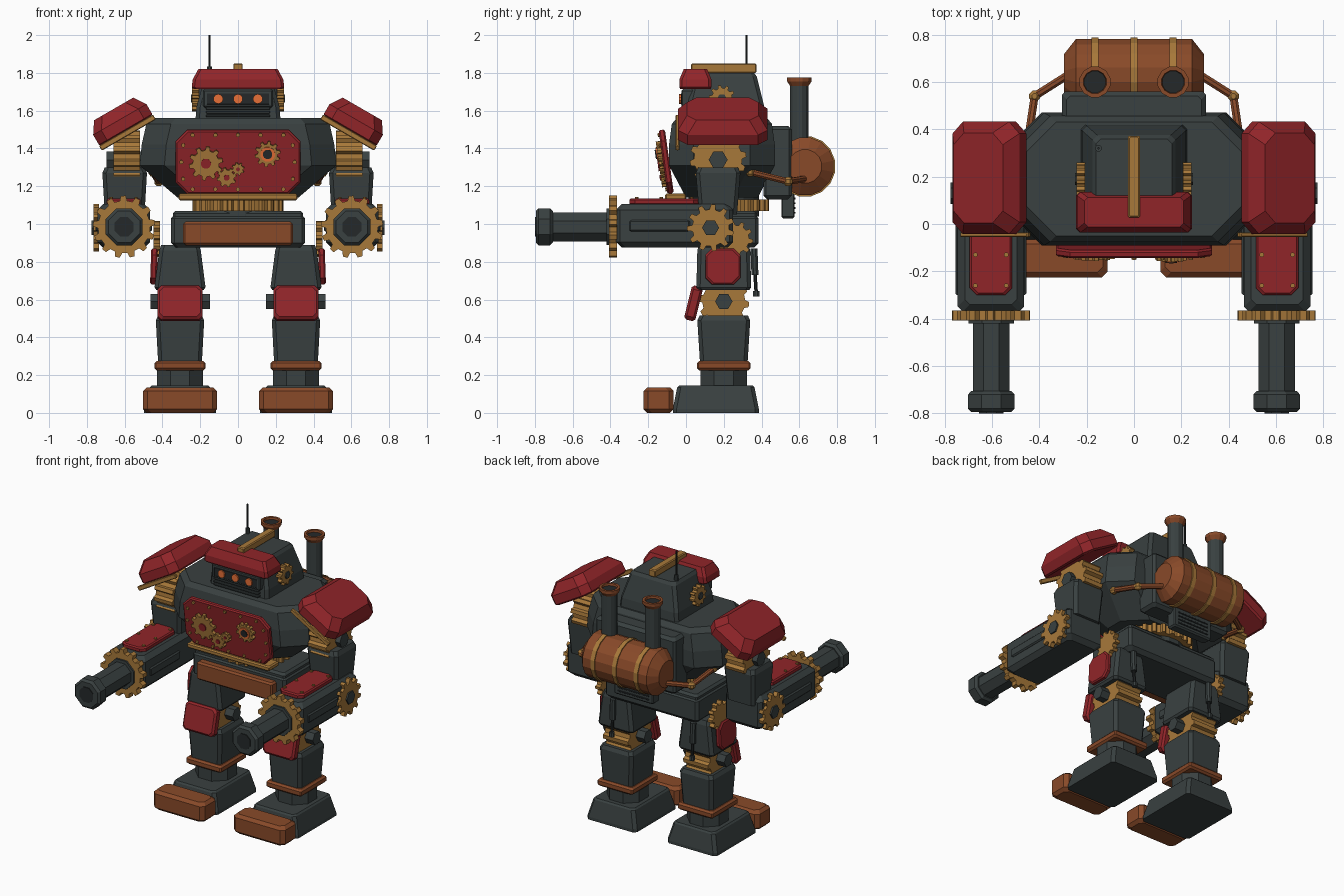
import bpy, bmesh
from math import pi, cos, sin, radians
from mathutils import Matrix, Vector, Euler

if "Cube" in bpy.data.objects:
    bpy.data.objects.remove(bpy.data.objects["Cube"])


def paint(name, r, g, b):
    m = bpy.data.materials.new(name)
    m.use_nodes = True
    m.diffuse_color = (r, g, b, 1)
    m.node_tree.nodes["Principled BSDF"].inputs["Base Color"].default_value = (r, g, b, 1)
    return m


IRON = paint("slate iron", .041, .052, .052)
DARK = paint("dark iron", .018, .022, .023)
RED = paint("deep red", .28, .018, .022)
BRASS = paint("brass", .39, .19, .042)
COPPER = paint("copper", .25, .068, .022)
GLOW = paint("orange glow", .85, .17, .04)


def at(x, y, z, rx=0, ry=0, rz=0):
    turn = Euler((radians(rx), radians(ry), radians(rz))).to_matrix().to_4x4()
    return Matrix.Translation((x, y, z)) @ turn


def skin(name, mat, rings, m):
    """Join equal rings of points into a closed solid."""
    bm = bmesh.new()
    loops = [[bm.verts.new(p) for p in ring] for ring in rings]
    n = len(loops[0])
    for a, b in zip(loops, loops[1:]):
        for i in range(n):
            j = (i + 1) % n
            bm.faces.new((a[i], a[j], b[j], b[i]))
    bm.faces.new(loops[0][::-1])
    bm.faces.new(loops[-1])
    bmesh.ops.recalc_face_normals(bm, faces=bm.faces)
    me = bpy.data.meshes.new(name)
    bm.to_mesh(me)
    bm.free()
    me.materials.append(mat)
    ob = bpy.data.objects.new(name, me)
    bpy.context.collection.objects.link(ob)
    ob.matrix_world = m
    return ob


def loft(name, mat, sections, m, cut=.02):
    """Sections are (z, half width, half depth), with cut corners."""
    rings = []
    for z, w, d in sections:
        a, b = w - cut, d - cut
        rings.append([(w, -b, z), (w, b, z), (a, d, z), (-a, d, z),
                      (-w, b, z), (-w, -b, z), (-a, -d, z), (a, -d, z)])
    return skin(name, mat, rings, m)


def block(name, mat, m, w, d, h, edge=.01, cut=None):
    w, d, h = w / 2, d / 2, h / 2
    return loft(name, mat, [(-h, w - edge, d - edge), (-h + edge, w, d),
                            (h - edge, w, d), (h, w - edge, d - edge)], m, cut or edge * .7)


def lathe(name, mat, profile, m, sides=8):
    """Profile is (z, radius)."""
    turns = [2 * pi * (i + .5) / sides for i in range(sides)]
    return skin(name, mat, [[(r * cos(t), r * sin(t), z) for t in turns] for z, r in profile], m)


def drum(name, mat, m, r, h, sides=8):
    return lathe(name, mat, [(-h / 2, r), (h / 2, r)], m, sides)


def gear(name, mat, m, r, h, teeth=12, root=.82):
    pts = [((i + f) * 2 * pi / teeth, r * k) for i in range(teeth)
           for f, k in ((0, root), (.14, 1), (.46, 1), (.6, root))]
    return skin(name, mat, [[(q * cos(t), q * sin(t), z) for t, q in pts] for z in (-h / 2, h / 2)], m)


def rod(name, mat, a, b, r, sides=8):
    a, b = Vector(a), Vector(b)
    turn = (b - a).to_track_quat('Z', 'Y').to_matrix().to_4x4()
    return drum(name, mat, Matrix.Translation((a + b) / 2) @ turn, r, (b - a).length, sides)


# Torso
loft("torso", IRON, [(1.14, .32, .19), (1.31, .52, .28), (1.42, .51, .28), (1.53, .485, .265),
                     (1.56, .46, .24)], at(0, .19, 0), .13)
block("chest_trim", BRASS, at(0, -.055, 1.143), .63, .11, .035, .008)
gear("waist_gear", BRASS, at(0, .2, 1.1), .24, .06, 24, .92)
drum("waist_core", IRON, at(0, .2, 1.1), .19, .12, 16)

# Chest panel with its rivets and clockwork
panel = at(0, -.105, 1.33, 98)
block("chest_panel", RED, panel, .66, .34, .034, .008, .06)
rivets = [(x, y) for x in (-.24, -.12, 0, .12, .24) for y in (-.145, .145)]
for i, (x, y) in enumerate(rivets + [(-.3, 0), (.3, 0), (-.29, .09), (.29, .09), (-.29, -.09), (.29, -.09)]):
    drum(f"chest_rivet_{i}", BRASS, panel @ at(x, y, .018), .011, .014)
for i, (x, y, r, teeth) in enumerate([(-.17, -.005, .09, 10), (-.06, -.08, .052, 8),
                                      (.0, -.035, .034, 8), (.157, .045, .068, 10)]):
    gear(f"chest_gear_{i}", BRASS, panel @ at(x, y, .028), r, .024, teeth, .78)
    drum(f"chest_gear_hub_{i}", RED if i < 3 else GLOW, panel @ at(x, y, .04), r * (.3 if i < 3 else .58), .012, 12)
drum("chest_lens", DARK, panel @ at(.157, .045, .046), .025, .012, 12)

# Head
loft("head", IRON, [(1.55, .225, .21), (1.62, .22, .205), (1.78, .175, .165), (1.8, .16, .15)], at(0, .21, 0))
block("visor", IRON, at(0, .04, 1.665), .37, .13, .1)
block("visor_slot", DARK, at(0, -.023, 1.662), .33, .008, .062, .003)
for i in range(3):
    drum(f"eye_{i}", GLOW, at((i - 1) * .105, -.03, 1.662, 90), .026, .012, 10)
    block(f"jaw_bar_{i}", IRON, at(0, .01, 1.572 + i * .02), .34, .07, .013, .003)
loft("brow", RED, [(1.715, .235, .08), (1.725, .245, .085), (1.765, .24, .085), (1.82, .21, .062)],
     at(0, .05, 0), .015)
block("head_crest", BRASS, at(0, .2, 1.825), .05, .345, .05, .006)
drum("antenna", DARK, at(-.15, .32, 1.89), .006, .22, 6)
drum("antenna_base", IRON, at(-.15, .32, 1.81), .014, .05)

# Boiler pack
block("back_pack", IRON, at(0, .485, 1.325), .61, .15, .39, .02)
block("back_vent", IRON, at(0, .54, 1.12), .3, .07, .18)
for i in range(4):
    block(f"vent_slat_{i}", DARK, at(0, .577, 1.06 + i * .025), .24, .006, .01, .002)
lathe("boiler", COPPER, [(-.295, .09), (-.245, .155), (.245, .155), (.295, .09)], at(0, .63, 1.305, 0, 90), 16)
for i in (-1, 0, 1):
    drum(f"boiler_band_{i + 1}", BRASS, at(i * .165, .63, 1.305, 0, 90), .162, .03, 16)

# Pelvis
block("pelvis", IRON, at(0, .195, .965), .71, .38, .18, .025)
block("pelvis_top", IRON, at(0, .195, 1.045), .69, .36, .05, .015)
block("pelvis_panel", COPPER, at(0, -.01, .95), .58, .07, .125, .012)

for s, side in ((1, "left"), (-1, "right")):
    def n(part):
        return f"{side}_{part}"

    # Head side gear
    gear(n("ear_gear"), BRASS, at(s * .225, .19, 1.665, 0, 90), .07, .035, 10, .78)
    drum(n("ear_bolt"), IRON, at(s * .235, .19, 1.665, 0, 90), .025, .03, 6)

    # Smoke stack and steam pipe
    drum(n("stack"), IRON, at(s * .165, .6, 1.58), .05, .34, 12)
    lathe(n("stack_rim"), COPPER, [(1.73, .05), (1.755, .067), (1.775, .067), (1.775, .05), (1.75, .045)],
          at(s * .165, .6, 0), 12)
    drum(n("stack_mouth"), DARK, at(s * .165, .6, 1.757), .049, .008, 12)
    path = [(s * .45, .34, 1.275), (s * .42, .54, 1.225), (s * .27, .635, 1.24)]
    for i in range(2):
        rod(n(f"pipe_{i}"), COPPER, path[i], path[i + 1], .018)
        lathe(n(f"pipe_joint_{i}"), BRASS, [(-.024, .012), (-.01, .025), (.01, .025), (.024, .012)], at(*path[i]))

    # Pauldron, sloping outward
    slope = at(s * .618, .195, 1.54, 0, s * 30)
    loft(n("pauldron"), RED, [(-.055, .15, .225), (-.045, .163, .237), (.015, .163, .237), (.08, .12, .19)],
         slope, .05)
    block(n("pauldron_trim"), BRASS, slope @ at(0, -.24, -.065), .33, .02, .03, .004)

    # Shoulder and upper arm
    gear(n("shoulder_gear"), BRASS, at(s * .59, .17, 1.345, 0, 90), .15, .14, 12, .85)
    drum(n("shoulder_axle"), IRON, at(s * .56, .17, 1.34, 0, 90), .05, .27, 6)
    loft(n("upper_arm"), IRON, [(1.05, .105, .1), (1.27, .118, .118), (1.3, .105, .105)], at(s * .6, .17, 0))

    # Forearm cannon
    block(n("forearm"), IRON, at(s * .605, -.06, .99), .28, .62, .23, .03)
    block(n("forearm_rail"), IRON, at(s * .605, -.14, .99), .3, .32, .06, .008)
    block(n("forearm_plate"), RED, at(s * .605, -.115, 1.118), .18, .37, .035, .008, .03)
    for i, (x, y) in enumerate([(-.065, -.26), (.065, -.26), (-.065, -.13), (.065, -.13), (-.065, .03), (.065, .03)]):
        drum(n(f"forearm_rivet_{i}"), BRASS, at(s * .605 + x, y, 1.137), .01, .012)
    gear(n("cannon_gear"), BRASS, at(s * .603, -.387, .985, 90), .165, .042, 13, .84)
    drum(n("cannon_collar"), IRON, at(s * .603, -.41, .985, 90), .105, .02)
    drum(n("barrel"), IRON, at(s * .603, -.55, .985, 90), .083, .36)
    lathe(n("muzzle"), IRON, [(0, .09), (.015, .106), (.075, .106), (.09, .09)], at(s * .603, -.705, .985, 90))
    drum(n("muzzle_tip"), DARK, at(s * .603, -.79, .985, 90), .055, .02)
    gear(n("elbow_gear"), BRASS, at(s * .75, .13, .98, 0, 90), .125, .03, 11, .78)
    drum(n("elbow_bolt"), IRON, at(s * .76, .13, .98, 0, 90), .045, .03, 6)

    # Thigh
    x = s * .307
    loft(n("thigh"), IRON, [(.65, .125, .135), (.665, .135, .145), (.86, .11, .14), (.89, .1, .13)], at(x, .2, 0))
    block(n("thigh_plate"), RED, at(s * .445, .195, .775, 0, s * 88), .19, .185, .035, .008, .035)
    gear(n("hip_gear"), BRASS, at(s * .43, .26, .92, 0, 90), .095, .035, 10, .78)
    rod(n("piston_sleeve"), IRON, (x, .36, .87), (x, .365, .73), .02)
    rod(n("piston_rod"), DARK, (x, .365, .74), (x, .372, .63), .01)
    drum(n("piston_foot"), IRON, at(x, .372, .63), .018, .03)

    # Knee
    gear(n("knee_gear"), BRASS, at(x, .2, .59, 0, 90), .135, .19, 10, .84)
    drum(n("knee_axle"), IRON, at(x, .2, .59, 0, 90), .046, .315, 6)
    block(n("knee_pad"), RED, at(x, .04, .58, 76), .24, .185, .06, .012, .02)

    # Shin and foot
    loft(n("shin"), IRON, [(.25, .115, .125), (.49, .128, .14), (.515, .115, .128)], at(x, .2, 0))
    block(n("shin_band"), COPPER, at(x, .2, .25), .27, .285, .05, .012)
    drum(n("ankle"), IRON, at(x, .2, .18), .133, .09)
    loft(n("foot"), IRON, [(0, .19, .228), (.02, .19, .228), (.135, .16, .205), (.145, .15, .195)],
         at(x, .158, 0))
    block(n("toe_cap"), COPPER, at(x, -.145, .068), .392, .16, .135, .02, .025)
